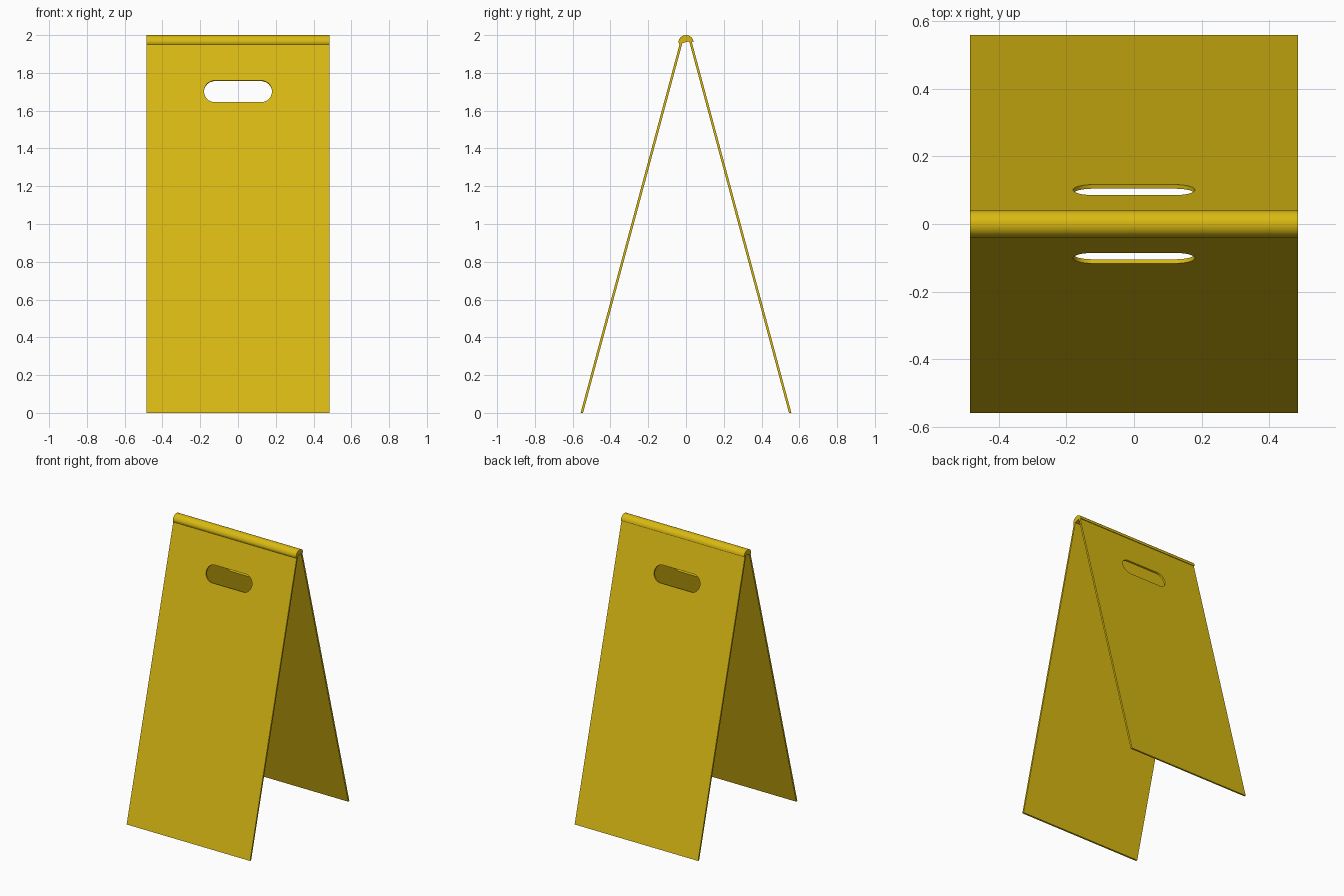
import bpy, bmesh
from math import pi, sin, cos, radians

if "Cube" in bpy.data.objects:
    bpy.data.objects.remove(bpy.data.objects["Cube"], do_unlink=True)

HALF_W = 0.485      # half width of the stand
TOP = 1.968         # where the panels meet the hinge cap
FOOT = 0.558        # outer foot position
SLOPE = 0.2685      # lean of each panel
THICK = 0.013       # panel thickness

yellow = bpy.data.materials.new("Safety yellow")
color = (0.69, 0.485, 0.006, 1)
yellow.use_nodes = True
yellow.diffuse_color = color
bsdf = yellow.node_tree.nodes["Principled BSDF"]
bsdf.inputs["Base Color"].default_value = color


def finish(name, bm):
    bmesh.ops.remove_doubles(bm, verts=bm.verts, dist=1e-5)
    bmesh.ops.recalc_face_normals(bm, faces=bm.faces)
    mesh = bpy.data.meshes.new(name)
    bm.to_mesh(mesh)
    bm.free()
    mesh.materials.append(yellow)
    obj = bpy.data.objects.new(name, mesh)
    bpy.context.collection.objects.link(obj)
    bpy.ops.object.select_all(action='DESELECT')
    obj.select_set(True)
    bpy.context.view_layer.objects.active = obj
    bpy.ops.object.shade_smooth_by_angle(angle=radians(35))
    return obj


def slot_outline(half_length, radius, height, steps=16):
    pts = []
    for side, start in ((1, -pi / 2), (-1, pi / 2)):
        for i in range(steps + 1):
            a = start + pi * i / steps
            pts.append((side * (half_length - radius) + radius * cos(a),
                        height + radius * sin(a)))
    return pts


def panel(name, side):
    # Flat sheet with a rounded handle slot
    curve = bpy.data.curves.new(name + "_outline", 'CURVE')
    curve.dimensions = '2D'
    curve.fill_mode = 'BOTH'
    curve.extrude = THICK / 2
    sheet = [(-HALF_W, 0), (HALF_W, 0), (HALF_W, TOP), (-HALF_W, TOP)]
    for pts in (sheet, slot_outline(0.18, 0.0575, 1.7025)):
        spline = curve.splines.new('POLY')
        spline.points.add(len(pts) - 1)
        for p, (x, v) in zip(spline.points, pts):
            p.co = (x, v, 0, 1)
        spline.use_cyclic_u = True
    helper = bpy.data.objects.new(name + "_outline", curve)
    bm = bmesh.new()
    bm.from_mesh(helper.to_mesh())
    helper.to_mesh_clear()
    bpy.data.objects.remove(helper)
    bpy.data.curves.remove(curve)
    # Lean the sheet; level foot and top, slot cut square to the sheet
    for vert in bm.verts:
        x, v, w = vert.co
        depth = w + THICK / 2
        z = v - SLOPE * depth if 0.01 < v < TOP - 0.01 else v
        vert.co = (x, side * (FOOT - SLOPE * z - depth), z)
    return finish(name, bm)


panel("front_panel", -1)
panel("back_panel", 1)

# Rounded hinge cap: domed top with a shallow arched underside
bm = bmesh.new()
dome = [(-0.04 * cos(pi * i / 24), 1.961 + 0.039 * sin(pi * i / 24)) for i in range(25)]
under = [(0.034, 1.966), (0.015, 1.966), (0, 1.963), (-0.018, 1.957), (-0.035, 1.95)]
face = bm.faces.new([bm.verts.new((-HALF_W, y, z)) for y, z in dome + under])
ext = bmesh.ops.extrude_face_region(bm, geom=[face], use_keep_orig=True)
bmesh.ops.translate(bm, vec=(2 * HALF_W, 0, 0),
                    verts=[g for g in ext["geom"] if isinstance(g, bmesh.types.BMVert)])
finish("hinge_cap", bm)
